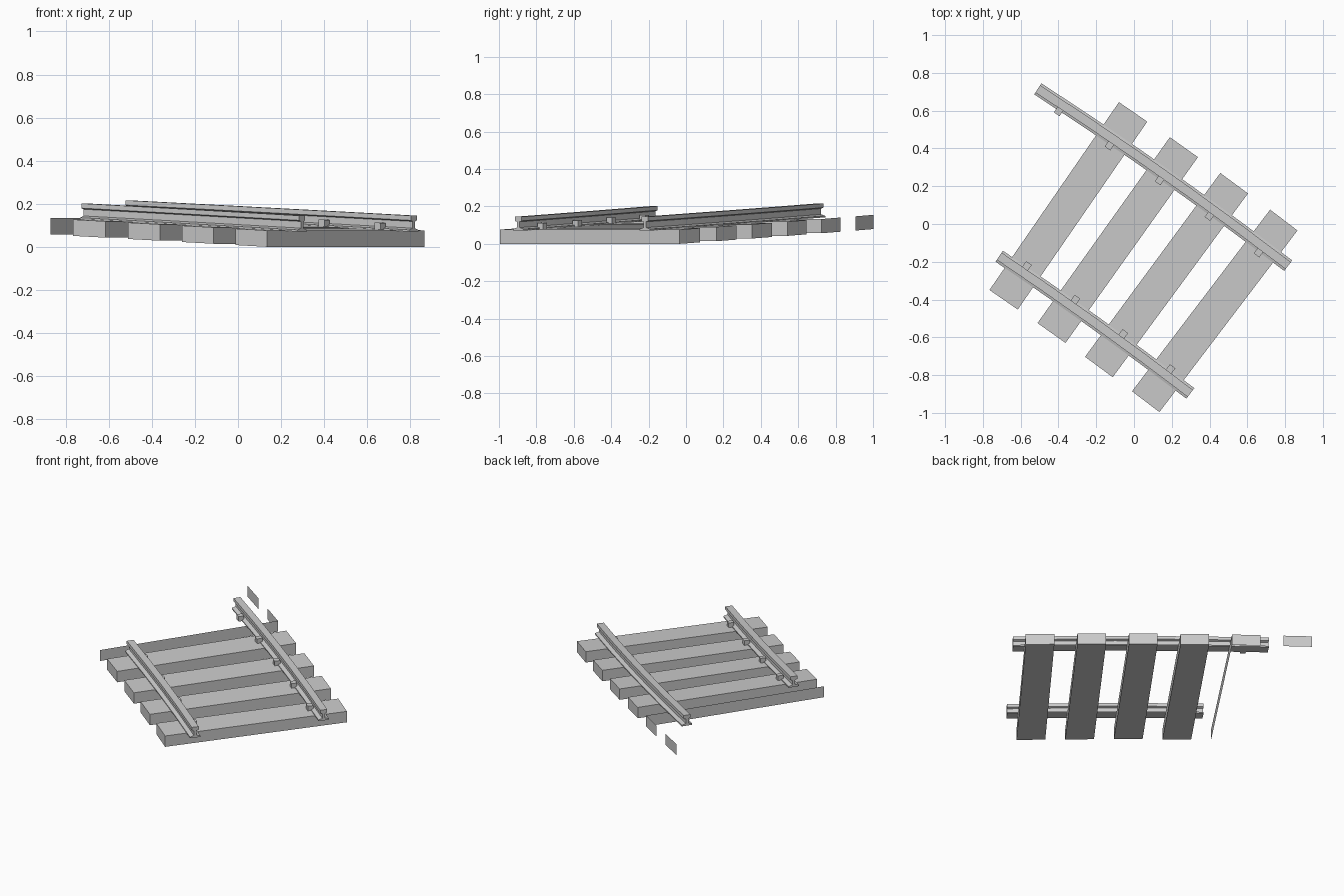
import bpy, math

if "Cube" in bpy.data.objects:
    bpy.data.objects.remove(bpy.data.objects["Cube"])

# Gently curving track: s runs along the track, u across it, z up from the slope
STEP = 0.318                      # sleeper spacing
TURN = math.radians(0.89)         # turn per sleeper
R = STEP / TURN
A0 = math.radians(52.75)
SLOPE = 0.0446
CX = 0.5 - R * math.cos(A0)
CY = -0.515 - R * math.sin(A0)


def pt(s, u, z):
    a = A0 + s / R
    return (CX + (R + u) * math.cos(a), CY + (R + u) * math.sin(a), z + SLOPE * s)


def make(name, verts, faces):
    me = bpy.data.meshes.new(name)
    me.from_pydata(verts, [], faces)
    me.update()
    ob = bpy.data.objects.new(name, me)
    bpy.context.collection.objects.link(ob)
    return ob


# Straight-sided block aligned with the track at its own station
def block(name, s0, length, u0, u1, z0, z1, keep=None):
    a = A0 + s0 / R
    x, y, _ = pt(s0, 0, 0)
    v = []
    for z in (z0, z1):
        for ds, u in ((0, u0), (0, u1), (length, u1), (length, u0)):
            v.append((x + u * math.cos(a) - ds * math.sin(a),
                      y + u * math.sin(a) + ds * math.cos(a),
                      z + SLOPE * (s0 + ds)))
    f = [(3, 2, 1, 0), (4, 5, 6, 7), (0, 1, 5, 4),
         (1, 2, 6, 5), (2, 3, 7, 6), (3, 0, 4, 7)]
    if keep:
        f = [f[i] for i in keep]
    return make(name, v, f)


# Rail: I-shaped profile swept along the arc in sleeper-length segments
HALF = [(0.035, 0.074), (0.035, 0.082), (0.009, 0.090),
        (0.009, 0.121), (0.023, 0.126), (0.023, 0.148)]
PROFILE = HALF + [(-u, z) for u, z in reversed(HALF)]


def rail(name, u, segments):
    n = len(PROFILE)
    v, f = [], []
    for i in range(segments + 1):
        v += [pt(-0.072 + i * STEP, u + pu, pz) for pu, pz in PROFILE]
    for i in range(segments):
        for j in range(n):
            k = (j + 1) % n
            f.append((i * n + j, i * n + k, (i + 1) * n + k, (i + 1) * n + j))
    # end caps made of foot, web and head quads
    for b, flip in ((0, False), (segments * n, True)):
        for j in range(5):
            q = (b + j, b + n - 1 - j, b + n - 2 - j, b + j + 1)
            f.append(q[::-1] if flip else q)
    return make(name, v, f)


rail("outer_rail", 0.426, 5)
rail("inner_rail", -0.426, 4)

# Full sleepers
for i in range(4):
    block(f"sleeper_{i + 1}", i * STEP, 0.182, -0.604, 0.604, 0, 0.076)

# Remaining faces of the two cut-off sleepers
block("sleeper_edge", 4 * STEP, 0.182, -0.604, 0.604, 0, 0.076, keep=(2, 3))
block("sleeper_end", 5 * STEP, 0.182, -0.604, 0.604, 0, 0.076, keep=(3,))

# Rail clips on the inner side of each rail
for i in range(5):
    block(f"outer_clip_{i + 1}", i * STEP + 0.074, 0.036, 0.368, 0.405, 0.074, 0.108)
for i in range(4):
    block(f"inner_clip_{i + 1}", i * STEP + 0.074, 0.036, -0.405, -0.368, 0.074, 0.108)
